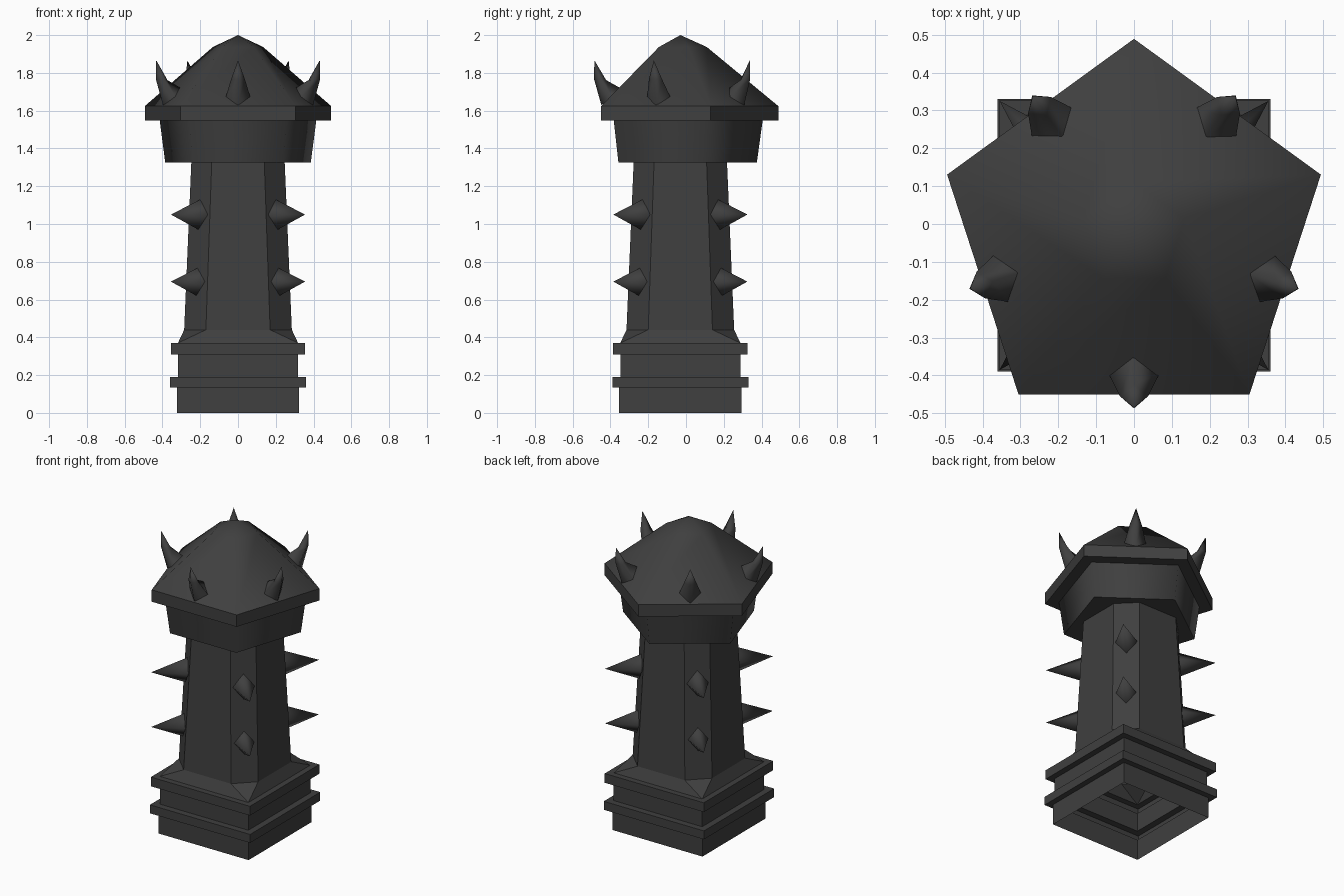
import bpy, bmesh
from math import pi, sin, cos, radians

cube = bpy.data.objects.get("Cube")
if cube:
    bpy.data.objects.remove(cube, do_unlink=True)

CENTRE_Y = -0.03

stone = bpy.data.materials.new("dark_stone")
stone.use_nodes = True
COLOUR = (0.05, 0.05, 0.05, 1)
stone.diffuse_color = COLOUR
stone.node_tree.nodes["Principled BSDF"].inputs["Base Color"].default_value = COLOUR


def loft(name, rings, smooth=False, cap_bottom=False, tip=None, turn=0):
    """Skin a stack of equal-sized point rings, optionally closed by a cap or a tip."""
    bm = bmesh.new()
    loops = [[bm.verts.new(p) for p in ring] for ring in rings]
    n = len(loops[0])
    for low, high in zip(loops, loops[1:]):
        for i in range(n):
            j = (i + 1) % n
            bm.faces.new((low[i], low[j], high[j], high[i]))
    if tip:
        apex = bm.verts.new(tip)
        for i in range(n):
            bm.faces.new((loops[-1][i], loops[-1][(i + 1) % n], apex))
    for f in bm.faces:
        f.smooth = smooth
    if cap_bottom:
        cap = bm.faces.new(loops[0][::-1])
        for e in cap.edges:
            e.smooth = False
    bmesh.ops.remove_doubles(bm, verts=bm.verts, dist=0.0005)
    bmesh.ops.recalc_face_normals(bm, faces=bm.faces)
    mesh = bpy.data.meshes.new(name)
    bm.to_mesh(mesh)
    bm.free()
    mesh.materials.append(stone)
    obj = bpy.data.objects.new(name, mesh)
    obj.location.y = CENTRE_Y
    obj.rotation_euler.z = turn
    bpy.context.collection.objects.link(obj)
    return obj


def chamfered_square(half, flat, z):
    """Square ring with cut corners; flat is half the length of each side."""
    quarter = [(half, -flat), (half, flat)]
    points = []
    for _ in range(4):
        points += [(x, y, z) for x, y in quarter]
        quarter = [(-y, x) for x, y in quarter]
    return points


def pentagon(radius, z):
    angles = [pi / 2 + k * 2 * pi / 5 for k in range(5)]
    return [(radius * cos(a), radius * sin(a), z) for a in angles]


# Stepped square base, hollow underneath
base_profile = [(0.324, 0), (0.324, 0.135), (0.36, 0.135), (0.36, 0.19),
                (0.318, 0.19), (0.318, 0.31), (0.356, 0.31), (0.356, 0.37),
                (0.318, 0.37)]
base_rings = [chamfered_square(h, h, z) for h, z in base_profile]

# Base and tapering eight-sided shaft in one skin
shaft_foot = chamfered_square(0.285, 0.17, 0.44)
shaft_head = chamfered_square(0.247, 0.139, 1.33)
loft("base_and_shaft", base_rings + [shaft_foot, shaft_head])

# Five-sided head: collar, flange and domed roof
loft("collar", [pentagon(0.405, 1.325), pentagon(0.436, 1.55)],
     smooth=True, cap_bottom=True)
loft("flange", [pentagon(0.519, 1.547), pentagon(0.519, 1.624)], cap_bottom=True)
loft("domed_roof", [pentagon(0.519, 1.624), pentagon(0.14, 1.937)],
     smooth=True, tip=(0, 0, 2))


# Straight spikes on the cut corners of the shaft
def shaft_spike(name, z, turn):
    foot = [(0.282, 0, z + 0.08), (0.291, -0.065, z),
            (0.297, 0, z - 0.08), (0.291, 0.065, z)]
    loft(name, [foot], smooth=True, tip=(0.502, 0, z), turn=turn)


for level, z in (("lower", 0.695), ("upper", 1.05)):
    for k in range(4):
        shaft_spike(f"{level}_shaft_spike_{k + 1}", z, radians(45 + 90 * k))


# Curved horns around the roof, one on each sloping side
def roof_horn(name, turn):
    foot = [(0.31, 0, 1.715), (0.365, -0.067, 1.665),
            (0.418, 0, 1.63), (0.365, 0.067, 1.665)]
    bend = [(0.393, 0, 1.762), (0.425, -0.037, 1.765),
            (0.457, 0, 1.767), (0.425, 0.037, 1.765)]
    loft(name, [foot, bend], smooth=True, tip=(0.455, 0, 1.867), turn=turn)


for k in range(5):
    roof_horn(f"roof_horn_{k + 1}", radians(-90 + 72 * k))
